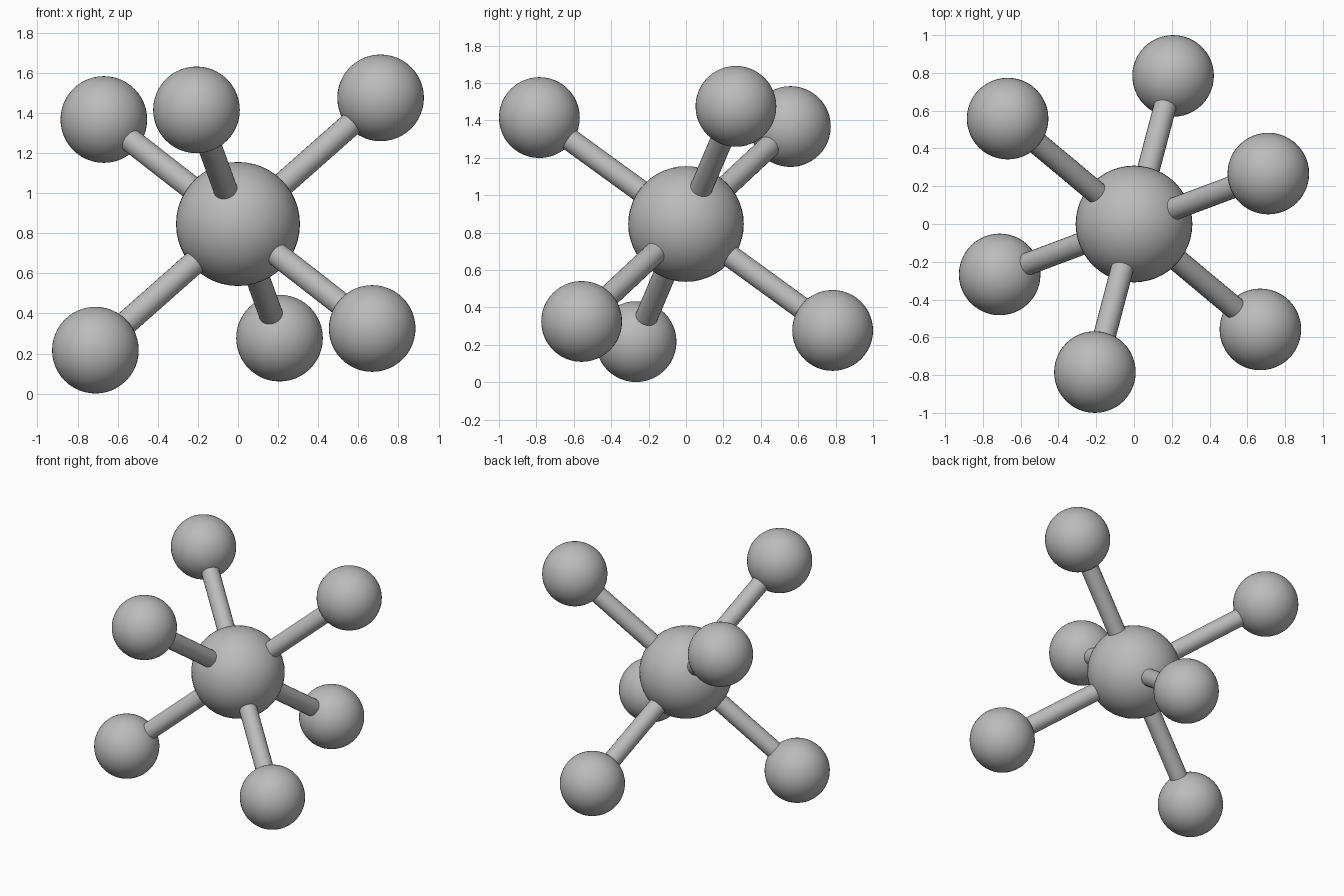
import bpy
from mathutils import Vector

cube = bpy.data.objects.get("Cube")
if cube:
    bpy.data.objects.remove(cube, do_unlink=True)

CENTRE = Vector((0, 0, 0.846))
CORE_RADIUS = 0.309
BALL_RADIUS = 0.216
ROD_RADIUS = 0.06

grey = bpy.data.materials.new("plain grey")
grey.use_nodes = True
grey.diffuse_color = (0.5, 0.5, 0.5, 1)
grey.node_tree.nodes["Principled BSDF"].inputs["Base Color"].default_value = grey.diffuse_color


def finish(name):
    obj = bpy.context.object
    obj.name = name
    obj.data.materials.append(grey)
    bpy.ops.object.shade_smooth_by_angle()
    return obj


def ball(name, position, radius):
    bpy.ops.mesh.primitive_uv_sphere_add(segments=48, ring_count=24, radius=radius, location=position)
    finish(name)


def rod(name, start, end):
    axis = end - start
    bpy.ops.mesh.primitive_cylinder_add(vertices=24, radius=ROD_RADIUS, depth=axis.length,
                                        location=(start + end) / 2)
    bpy.context.object.rotation_euler = axis.to_track_quat("Z", "Y").to_euler()
    finish(name)


# Central ball
ball("core_ball", CENTRE, CORE_RADIUS)

# Three tilted perpendicular axes, each with a rod and ball at both ends
axes = {
    "left": Vector((0.711, 0.267, 0.629)),
    "back": Vector((-0.669, 0.558, 0.521)),
    "front": Vector((-0.207, -0.784, 0.569)),
}
for label, offset in axes.items():
    for side, sign in (("upper", 1), ("lower", -1)):
        tip = CENTRE + offset * sign
        ball(f"{label}_axis_{side}_ball", tip, BALL_RADIUS)
        rod(f"{label}_axis_{side}_rod", CENTRE, tip)
